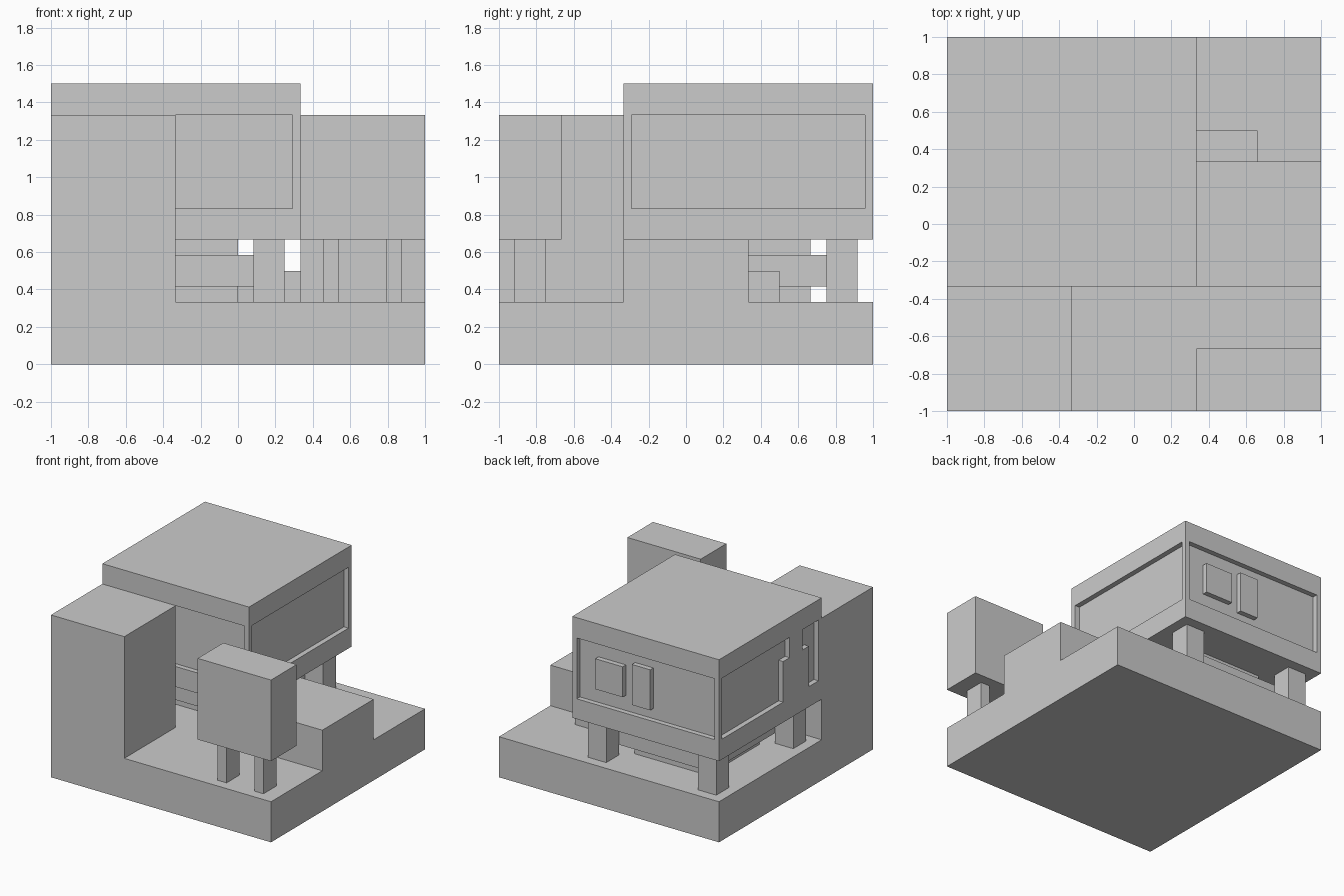
import bpy, bmesh
from mathutils import Vector

if "Cube" in bpy.data.objects:
    bpy.data.objects.remove(bpy.data.objects["Cube"])

T = 1 / 3
D = 1 / 24          # window recess depth and frame width


def to_object(bm, name):
    bmesh.ops.recalc_face_normals(bm, faces=bm.faces[:])
    mesh = bpy.data.meshes.new(name)
    bm.to_mesh(mesh)
    bm.free()
    obj = bpy.data.objects.new(name, mesh)
    bpy.context.collection.objects.link(obj)
    return obj


def box_mesh(x, y, z, cuts=()):
    """Box from (min, max) ranges, sliced at (axis, position) cuts."""
    bm = bmesh.new()
    bmesh.ops.create_cube(bm, size=1)
    for v in bm.verts:
        v.co = [r[0] if c < 0 else r[1] for c, r in zip(v.co, (x, y, z))]
    for axis, pos in cuts:
        normal = Vector((0, 0, 0))
        normal[axis] = 1
        bmesh.ops.bisect_plane(bm, geom=bm.verts[:] + bm.edges[:] + bm.faces[:],
                               plane_co=normal * pos, plane_no=normal)
    return bm


def box(name, x, y, z):
    return to_object(box_mesh(x, y, z), name)


def push(bm, point, move):
    """Extrude the face whose centre is nearest to point."""
    face = min(bm.faces, key=lambda f: (f.calc_center_median() - Vector(point)).length)
    new = bmesh.ops.extrude_discrete_faces(bm, faces=[face])["faces"]
    bmesh.ops.translate(bm, verts=new[0].verts[:], vec=move)


# Ground slab with a tall corner block and a low side block raised from it
ground = box_mesh((-1, 1), (-1, 1), (0, T),
                  [(0, -T), (0, T), (1, -T), (1, T)])
push(ground, (-2 * T, -2 * T, T), (0, 0, 1))
push(ground, (2 * T, 0, T), (0, 0, T))
to_object(ground, "ground")

# Upper storey with a recessed window on each of its four sides
house = box_mesh((-1, T), (-T, 1), (2 * T, 1.5),
                 [(0, -1 + D), (0, T - D), (1, -T + D), (1, 1 - D),
                  (2, 5 / 6), (2, 4 / 3)])
zc = 13 / 12
for dx, dy in ((1, 0), (-1, 0), (0, 1), (0, -1)):
    push(house, (-T + dx * 2 * T, T + dy * 2 * T, zc), (-dx * D, -dy * D, 0))
to_object(house, "upper_storey")

# Stepped solid panel in the left window
box("left_panel_lower", (-1, -1 + D), (-1 / 6, 1 / 6), (5 / 6, 7 / 6))
box("left_panel_upper", (-1, -1 + D), (-1 / 12, 1 / 12), (7 / 6, 4 / 3))

# Two raised panels in the back window
box("back_panel_square", (-0.125, 0.125), (1 - D, 1), (0.958, 1.208))
box("back_panel_tall", (-0.375, -0.208), (1 - D, 1), (0.917, 1.25))

# Four posts under the upper storey
for i, px in enumerate((-0.917, 0.083)):
    for j, py in enumerate((-0.25, 0.75)):
        box(f"house_post_{i}{j}", (px, px + 1 / 6), (py, py + 1 / 6), (T, 2 * T))

# Central core with a wider band, and the step leading to it
box("core", (-2 * T, 0), (0, 2 * T), (T, 2 * T))
box("core_band", (-0.75, 0.083), (-0.083, 0.75), (0.417, 0.583))
box("step", (0, 0.66), (T, 0.5), (T, 0.5))

# Small raised box on two legs
box("raised_box", (T, 1), (-1, -2 * T), (2 * T, 4 * T))
for i, px in enumerate((0.455, 0.79)):
    box(f"raised_box_leg_{i}", (px, px + 1 / 12), (-0.917, -0.75), (T, 2 * T))
